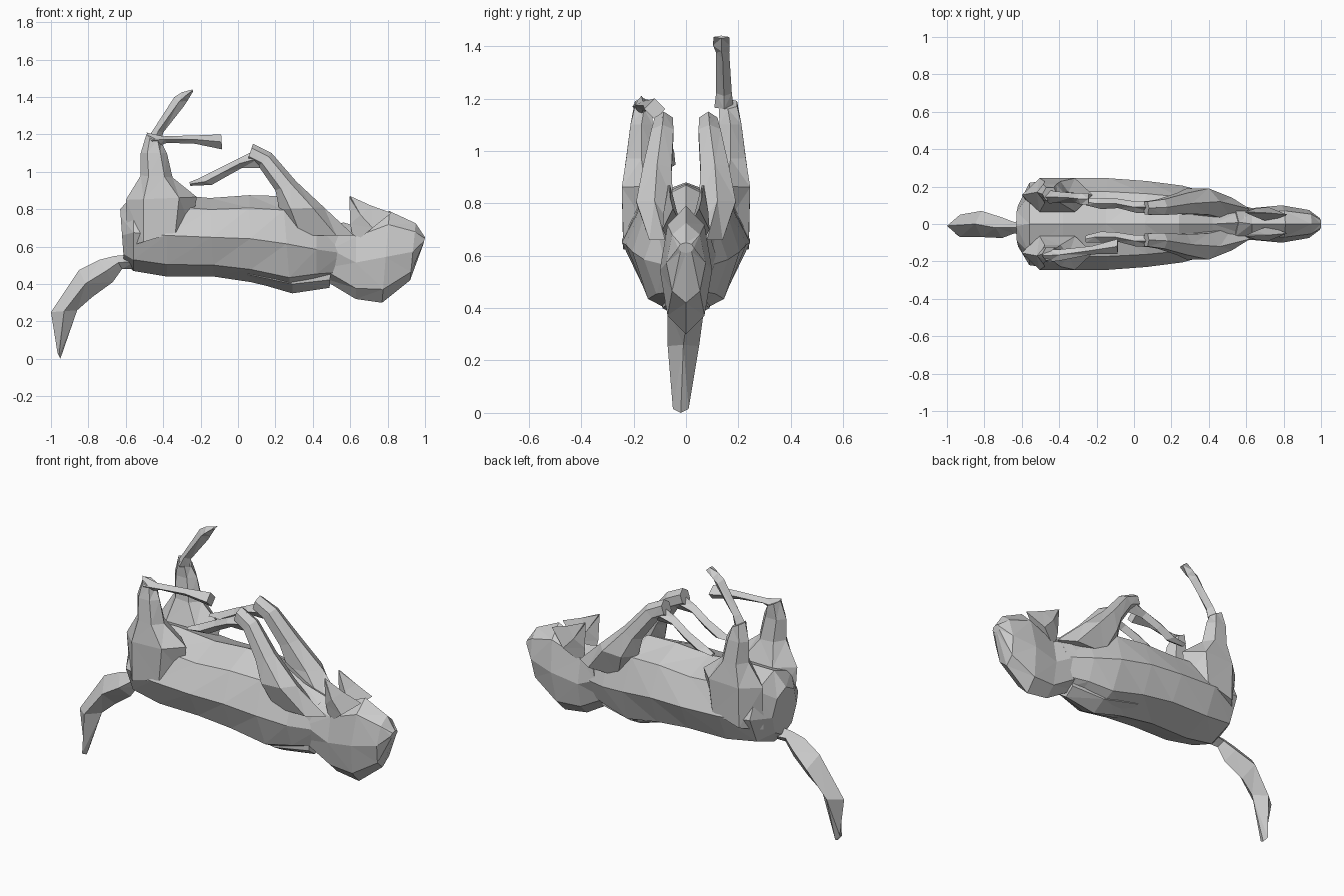
import bpy, bmesh, math
from mathutils import Vector


def loft(name, sections, n=6):
    """Skin rings; each section = edge point A (x,z), edge point B (x,z), centre y, half width y."""
    bm = bmesh.new()
    rings = []
    stretch = max(abs(math.sin(2 * math.pi * i / n)) for i in range(n))
    for xa, za, xb, zb, y, hy in sections:
        a, b = Vector((xa, y, za)), Vector((xb, y, zb))
        mid, half = (a + b) / 2, (a - b) / 2
        rings.append([bm.verts.new(mid + half * math.cos(2 * math.pi * i / n)
                      + Vector((0, hy / stretch * math.sin(2 * math.pi * i / n), 0)))
                      for i in range(n)])
    for r, s in zip(rings, rings[1:]):
        for i in range(n):
            j = (i + 1) % n
            bm.faces.new((r[i], r[j], s[j], s[i]))
    bm.faces.new(rings[0])
    bm.faces.new(rings[-1])
    bmesh.ops.triangulate(bm, faces=bm.faces[:])
    bmesh.ops.recalc_face_normals(bm, faces=bm.faces[:])
    mesh = bpy.data.meshes.new(name)
    bm.to_mesh(mesh)
    bm.free()
    obj = bpy.data.objects.new(name, mesh)
    bpy.context.collection.objects.link(obj)
    return obj


# Torso lying on its back, rump to neck
loft("torso", [
    (-0.61, 0.52, -0.63, 0.80, -0.01, 0.11),
    (-0.56, 0.47, -0.56, 0.88, 0.00, 0.22),
    (-0.38, 0.44, -0.38, 0.88, 0.00, 0.245),
    (-0.13, 0.44, -0.15, 0.86, 0.00, 0.245),
    (0.07, 0.41, 0.06, 0.875, 0.00, 0.23),
    (0.28, 0.36, 0.24, 0.87, 0.00, 0.205),
    (0.42, 0.40, 0.42, 0.77, 0.00, 0.16),
    (0.52, 0.42, 0.60, 0.71, 0.01, 0.09)], 8)

# Head with muzzle pointing away from the body
loft("head", [
    (0.43, 0.44, 0.56, 0.73, 0.01, 0.11),
    (0.63, 0.32, 0.63, 0.71, 0.00, 0.085),
    (0.77, 0.30, 0.81, 0.79, 0.00, 0.10),
    (0.92, 0.42, 0.95, 0.725, 0.00, 0.075),
    (0.99, 0.61, 1.00, 0.65, 0.00, 0.03)], 8)

# Back scruff ridge
loft("shoulder_ridge", [
    (0.05, 0.42, 0.05, 0.55, 0.0, 0.10),
    (0.29, 0.35, 0.30, 0.55, 0.0, 0.09),
    (0.49, 0.38, 0.50, 0.55, 0.0, 0.06)], 6)

# Tail hanging behind
loft("tail", [
    (-0.55, 0.56, -0.55, 0.48, -0.02, 0.05),
    (-0.66, 0.55, -0.62, 0.48, -0.02, 0.03),
    (-0.74, 0.53, -0.67, 0.41, -0.02, 0.055),
    (-0.85, 0.475, -0.78, 0.33, 0.00, 0.07),
    (-1.00, 0.25, -0.86, 0.26, -0.01, 0.06),
    (-0.965, 0.03, -0.95, 0.00, -0.02, 0.03)], 4)

for side, s in (("near", -1), ("far", 1)):
    # Ears
    loft(side + "_ear", [
        (0.62, 0.62, 0.82, 0.78, s * 0.05, 0.04),
        (0.60, 0.72, 0.71, 0.82, s * 0.06, 0.025),
        (0.595, 0.865, 0.60, 0.87, s * 0.065, 0.005)], 4)

    # Rear thighs and shins
    loft(side + "_rear_leg", [
        (-0.59, 0.60, -0.25, 0.70, s * 0.14, 0.10),
        (-0.60, 0.85, -0.22, 0.865, s * 0.155, 0.09),
        (-0.52, 0.98, -0.35, 0.97, s * 0.17, 0.058),
        (-0.52, 1.10, -0.38, 1.10, s * 0.17, 0.042),
        (-0.49, 1.20, -0.41, 1.16, s * 0.16, 0.035)])

    # Upper front legs from shoulder to elbow
    loft(side + "_front_leg", [
        (0.62, 0.66, 0.24, 0.66, s * 0.08, 0.06),
        (0.46, 0.81, 0.22, 0.80, s * 0.12, 0.07),
        (0.31, 0.95, 0.20, 0.90, s * 0.11, 0.055),
        (0.18, 1.10, 0.11, 1.03, s * 0.09, 0.042),
        (0.08, 1.15, 0.05, 1.06, s * 0.085, 0.035)])

    # Folded forearms and front paws
    k = 0.04 if s > 0 else 0.0
    loft(side + "_forearm", [
        (0.12, 1.13, 0.12, 1.02, s * 0.09, 0.035),
        (0.00, 1.07, 0.02, 1.02, s * 0.09, 0.03),
        (-0.10, 1.02, -0.07, 0.97, s * (0.07 + k), 0.025),
        (-0.21, 0.965, -0.14, 0.93, s * (0.07 + k), 0.03),
        (-0.26, 0.945, -0.255, 0.925, s * (0.08 + k), 0.02)], 4)

# Near rear foot, level
loft("near_rear_foot", [
    (-0.49, 1.21, -0.44, 1.13, -0.17, 0.035),
    (-0.40, 1.19, -0.38, 1.155, -0.165, 0.03),
    (-0.22, 1.195, -0.23, 1.15, -0.14, 0.022),
    (-0.09, 1.20, -0.085, 1.12, -0.12, 0.04)], 4)

# Far rear foot, raised and curved forward
loft("far_rear_foot", [
    (-0.49, 1.17, -0.41, 1.16, 0.145, 0.037),
    (-0.45, 1.23, -0.40, 1.21, 0.145, 0.03),
    (-0.34, 1.40, -0.29, 1.35, 0.14, 0.025),
    (-0.30, 1.425, -0.27, 1.38, 0.135, 0.032),
    (-0.245, 1.44, -0.24, 1.43, 0.135, 0.03)], 4)
